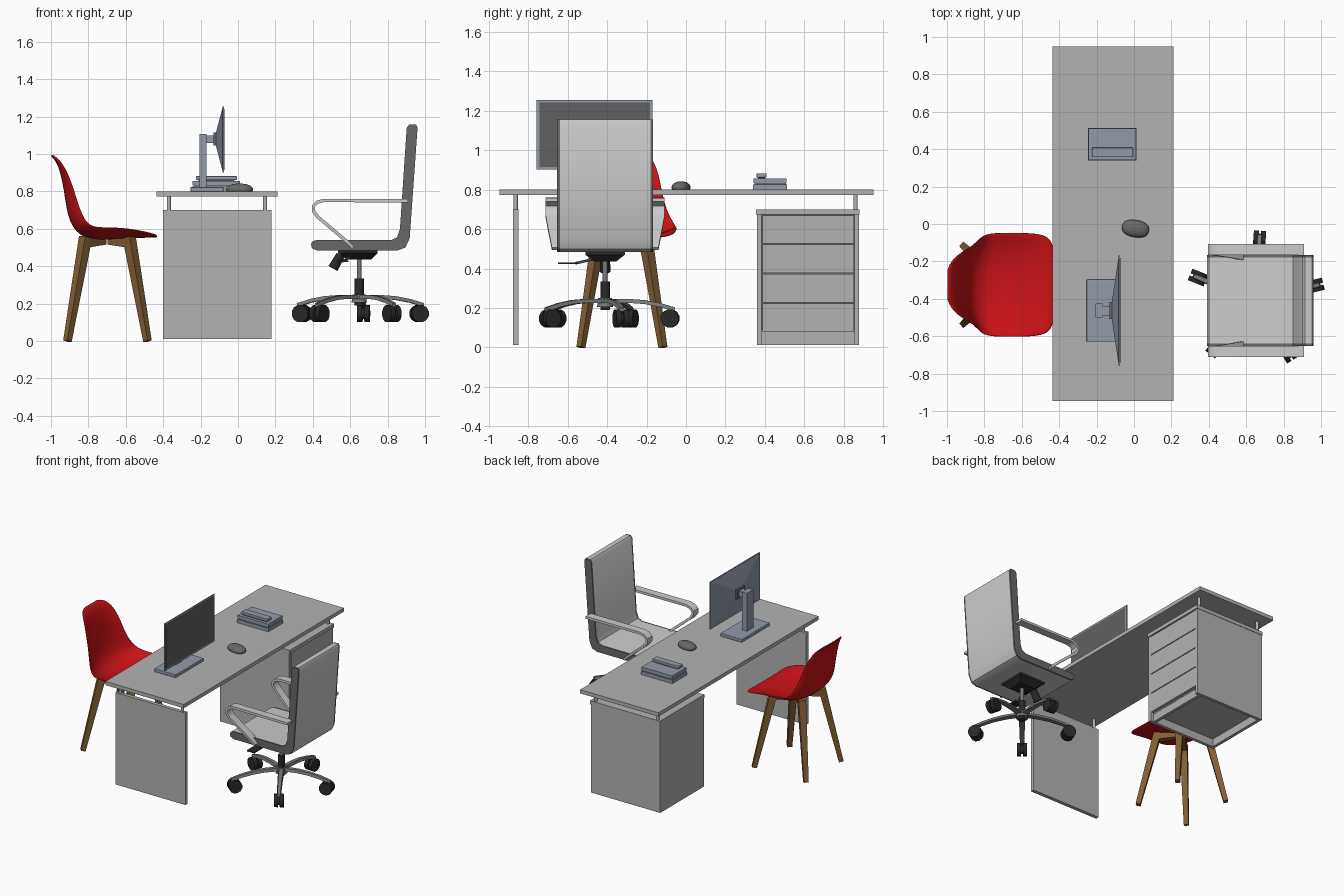
import bpy, bmesh, math
from mathutils import Vector, Matrix

if "Cube" in bpy.data.objects:
    bpy.data.objects.remove(bpy.data.objects["Cube"])


def mat(name, r, g, b):
    m = bpy.data.materials.new(name)
    m.diffuse_color = (r, g, b, 1)
    m.use_nodes = True
    m.node_tree.nodes["Principled BSDF"].inputs["Base Color"].default_value = m.diffuse_color
    return m


DESK = mat("desk grey", 0.45, 0.45, 0.45)
LEATHER = mat("light leather", 0.60, 0.60, 0.60)
FRAME = mat("dark grey", 0.14, 0.14, 0.14)
METAL = mat("steel", 0.19, 0.20, 0.20)
BLACK = mat("black plastic", 0.022, 0.022, 0.022)
BLUE = mat("blue grey plastic", 0.29, 0.33, 0.40)
SCREEN = mat("screen grey", 0.12, 0.12, 0.12)
RED = mat("red shell", 0.60, 0.006, 0.008)
WOOD = mat("wood", 0.22, 0.115, 0.035)


def make(name, verts, faces, m, smooth=None, bevel=0):
    me = bpy.data.meshes.new(name)
    me.from_pydata([tuple(v) for v in verts], [], faces)
    bm = bmesh.new()
    bm.from_mesh(me)
    bmesh.ops.recalc_face_normals(bm, faces=bm.faces)
    bm.to_mesh(me)
    bm.free()
    me.materials.append(m)
    ob = bpy.data.objects.new(name, me)
    bpy.context.collection.objects.link(ob)
    if bevel:
        b = ob.modifiers.new("bevel", 'BEVEL')
        b.width, b.segments, b.limit_method = bevel, 3, 'ANGLE'
        b.angle_limit = math.radians(50)
    if smooth:
        bpy.ops.object.select_all(action='DESELECT')
        ob.select_set(True)
        bpy.context.view_layer.objects.active = ob
        bpy.ops.object.shade_smooth_by_angle(angle=math.radians(smooth))
    return ob


def loft(name, rings, m, **kw):
    """Skin a list of equal closed rings and cap both ends."""
    n = len(rings[0])
    verts = [v for r in rings for v in r]
    faces = [[i * n + j, i * n + (j + 1) % n, (i + 1) * n + (j + 1) % n, (i + 1) * n + j]
             for i in range(len(rings) - 1) for j in range(n)]
    faces += [list(range(n)), list(range((len(rings) - 1) * n, len(rings) * n))]
    return make(name, verts, faces, m, **kw)


def rect(x0, x1, y0, y1, z):
    return [(x0, y0, z), (x1, y0, z), (x1, y1, z), (x0, y1, z)]


def box(name, x0, x1, y0, y1, z0, z1, m, **kw):
    return loft(name, [rect(x0, x1, y0, y1, z0), rect(x0, x1, y0, y1, z1)], m, **kw)


def prism(name, prof, y0, y1, m, **kw):
    return loft(name, [[(x, y, z) for x, z in prof] for y in (y0, y1)], m, **kw)


def rod(name, a, b, r0, r1, m, n=16, smooth=40):
    a, b = Vector(a), Vector(b)
    q = (b - a).to_track_quat('Z', 'Y')
    ring = lambda c, r: [c + q @ Vector((r * math.cos(t), r * math.sin(t), 0))
                         for t in (2 * math.pi * (k + .5) / n for k in range(n))]
    return loft(name, [ring(a, r0), ring(b, r1)], m, smooth=smooth)


# --- desk: top, end panel, spacers
box("desk_top", -0.437, 0.212, -0.945, 0.95, 0.772, 0.80, DESK)
box("desk_end_panel", -0.40, 0.178, -0.877, -0.85, 0.012, 0.70, DESK)
for y in (-0.864, 0.86):
    for x in (-0.37, 0.145):
        rod("desk_spacer", (x, y, 0.695), (x, y, 0.775), 0.011, 0.011, DESK)

# --- drawer cabinet, open at the bottom with a recessed kick board
box("cabinet_side_inner", -0.40, 0.172, 0.36, 0.383, 0.012, 0.675, DESK)
box("cabinet_side_outer", -0.40, 0.172, 0.854, 0.877, 0.012, 0.675, DESK)
box("cabinet_back", -0.40, -0.377, 0.383, 0.854, 0.012, 0.675, DESK)
box("cabinet_cap", -0.40, 0.18, 0.355, 0.88, 0.673, 0.70, DESK)
box("cabinet_floor", -0.377, 0.15, 0.383, 0.854, 0.07, 0.085, DESK)
box("cabinet_kick_board", 0.125, 0.148, 0.383, 0.854, 0.012, 0.085, DESK)
box("cabinet_core", -0.377, 0.15, 0.383, 0.854, 0.085, 0.673, FRAME)
for z0, z1 in ((0.078, 0.222), (0.228, 0.372), (0.378, 0.522), (0.528, 0.669)):
    box("drawer_front", 0.15, 0.172, 0.387, 0.853, z0, z1, DESK)

# --- monitor
CY = -0.463
box("monitor_bezel", -0.083, -0.075, CY - 0.294, CY + 0.294, 0.902, 1.255, BLUE)
box("monitor_screen", -0.076, -0.0735, CY - 0.281, CY + 0.281, 0.915, 1.242, SCREEN)
yz = lambda x, hy, z0, z1: [(x, CY - hy, z0), (x, CY + hy, z0), (x, CY + hy, z1), (x, CY - hy, z1)]
loft("monitor_back", [yz(-0.082, 0.29, 0.906, 1.251), yz(-0.118, 0.05, 1.045, 1.115)], BLUE)
box("monitor_mount", -0.132, -0.116, CY - 0.045, CY + 0.045, 1.045, 1.115, FRAME)
box("monitor_arm", -0.175, -0.13, CY - 0.025, CY + 0.025, 1.06, 1.10, BLUE)
box("monitor_column", -0.207, -0.168, CY - 0.038, CY + 0.038, 0.82, 1.108, BLUE)
box("monitor_base", -0.254, -0.077, CY - 0.166, CY + 0.166, 0.80, 0.824, BLUE, bevel=0.004)

# --- desk phone, stepped, with handset
box("phone_base", -0.246, 0.014, 0.34, 0.513, 0.80, 0.826, BLUE)
box("phone_middle", -0.238, 0.006, 0.347, 0.506, 0.826, 0.834, FRAME)
box("phone_body", -0.243, 0.011, 0.343, 0.51, 0.834, 0.856, BLUE)
box("phone_cradle", -0.21, -0.02, 0.365, 0.40, 0.856, 0.864, FRAME)
box("phone_handset", -0.224, -0.006, 0.357, 0.408, 0.862, 0.883, BLUE, bevel=0.004)

# --- mouse: half ellipsoid
bm = bmesh.new()
bmesh.ops.create_uvsphere(bm, u_segments=24, v_segments=16, radius=1)
for v in bm.verts:
    v.co.z = max(v.co.z, -0.35)
    for k in (0, 1):
        v.co[k] = math.copysign(abs(v.co[k]) ** 0.85, v.co[k])
M = Matrix.Translation((0.008, -0.025, 0.811)) @ Matrix.Rotation(math.radians(-10), 4, 'Z') \
    @ Matrix.Diagonal((0.073, 0.046, 0.031, 1))
bmesh.ops.transform(bm, matrix=M, verts=bm.verts)
make("mouse", [v.co.copy() for v in bm.verts], [[v.index for v in f.verts] for f in bm.faces],
     FRAME, smooth=50)
bm.free()

# --- red shell chair: rows of (x, z, half width), sides curling inward
RY = -0.325
rows = [(-0.998, 0.993, 0.075), (-0.982, 0.982, 0.125), (-0.955, 0.94, 0.165), (-0.932, 0.85, 0.193),
        (-0.917, 0.75, 0.21), (-0.902, 0.66, 0.235), (-0.865, 0.585, 0.262), (-0.79, 0.545, 0.277),
        (-0.70, 0.548, 0.28), (-0.60, 0.553, 0.28), (-0.51, 0.558, 0.276), (-0.455, 0.56, 0.257),
        (-0.432, 0.558, 0.21)]
curl = [0, 0.005, 0.02, 0.04, 0.055, 0.07, 0.075, 0.066, 0.06, 0.052, 0.03, 0.012, 0.004]
verts, N = [], 11
for i, (x, z, w) in enumerate(rows):
    a, b = rows[max(i - 1, 0)], rows[min(i + 1, len(rows) - 1)]
    t = Vector((b[0] - a[0], 0, b[1] - a[1])).normalized()
    nrm = Vector((-t.z, 0, t.x))
    for j in range(N):
        s = 2 * j / (N - 1) - 1
        verts.append(Vector((x, RY + w * s, z)) + nrm * curl[i] * abs(s) ** 2.6)
faces = [[i * N + j, i * N + j + 1, (i + 1) * N + j + 1, (i + 1) * N + j]
         for i in range(len(rows) - 1) for j in range(N - 1)]
shell = make("red_seat_shell", verts, faces, RED, smooth=60)
s = shell.modifiers.new("thickness", 'SOLIDIFY')
s.thickness, s.offset = 0.012, 0
s = shell.modifiers.new("subdivision", 'SUBSURF')
s.levels = s.render_levels = 2

# splayed wooden legs, each with a rail running to the middle
for sy in (-1, 1):
    for xt, xb in ((-0.815, -0.912), (-0.582, -0.484)):
        yt, yb = RY + sy * 0.12, RY + sy * 0.208
        rod("wood_leg", (xb, yb, 0.0), (xt, yt, 0.555), 0.023, 0.036, WOOD, n=4, smooth=None)
        sx = -1 if xt < -0.7 else 1
        rod("wood_rail", (xt, yt, 0.525), (-0.70 + sx * 0.015, RY + sy * 0.015, 0.533),
            0.034, 0.024, WOOD, n=4, smooth=None)

# --- office chair: L-shaped cushion and side frames
OY = -0.41
prof = [(0.39, 0.52), (0.395, 0.497), (0.42, 0.485), (0.855, 0.485), (0.895, 0.50), (0.918, 0.55),
        (0.96, 1.14), (0.952, 1.157), (0.915, 1.157), (0.902, 1.14), (0.866, 0.60), (0.85, 0.555),
        (0.82, 0.54), (0.42, 0.54), (0.40, 0.535)]
prism("office_cushion", prof, OY - 0.23, OY + 0.23, LEATHER, smooth=40)
for sy in (-1, 1):
    prism("office_side_frame", prof, OY + sy * 0.23, OY + sy * 0.243, FRAME, smooth=40)

# looped armrests: flat band swept along a path, lower end leaning in to the seat
path = [(0.908, 0.75), (0.46, 0.752), (0.425, 0.743), (0.404, 0.722), (0.404, 0.695),
        (0.425, 0.665), (0.50, 0.602), (0.59, 0.525), (0.615, 0.50)]
for sy in (-1, 1):
    rings = []
    for i, (x, z) in enumerate(path):
        a, b = path[max(i - 1, 0)], path[min(i + 1, len(path) - 1)]
        t = Vector((b[0] - a[0], 0, b[1] - a[1])).normalized()
        n = Vector((-t.z, 0, t.x)) * 0.009
        lean = max(0, 0.66 - z) * 0.2
        y0, y1 = OY + sy * (0.243 - lean), OY + sy * (0.302 - lean)
        p0, p1 = Vector((x, y0, z)), Vector((x, y1, z))
        rings.append([p0 - n, p1 - n, p1 + n, p0 + n])
    loft("armrest", rings, LEATHER, smooth=40)

# tilt mechanism, knob and lever
CX = 0.648
loft("tilt_mechanism", [rect(0.585, 0.71, OY - 0.055, OY + 0.055, 0.435),
                        rect(0.535, 0.745, OY - 0.10, OY + 0.10, 0.47),
                        rect(0.535, 0.745, OY - 0.10, OY + 0.10, 0.487)], BLACK)
rod("tension_knob", (0.548, OY, 0.46), (0.508, OY, 0.388), 0.024, 0.028, BLACK)
rod("lever_rod", (0.60, OY - 0.05, 0.45), (0.56, OY - 0.15, 0.427), 0.007, 0.007, METAL, n=8)
box("lever_paddle", 0.53, 0.59, OY - 0.24, OY - 0.14, 0.422, 0.431, BLACK)

# gas spring and five-arm base with casters
rod("gas_spring", (CX, OY, 0.32), (CX, OY, 0.44), 0.013, 0.013, METAL)
rod("column_sleeve", (CX, OY, 0.19), (CX, OY, 0.335), 0.025, 0.025, BLACK)
rod("base_hub", (CX, OY, 0.205), (CX, OY, 0.25), 0.042, 0.036, METAL)
arm = [(0.02, 0.237, 0.022), (0.12, 0.238, 0.020), (0.20, 0.232, 0.018), (0.28, 0.217, 0.016),
       (0.355, 0.195, 0.014)]
for k in range(5):
    A = math.radians(14 + 72 * k)
    R = Matrix.Translation((CX, OY, 0)) @ Matrix.Rotation(A, 4, 'Z')
    P = lambda r, t, z: R @ Vector((r, t, z))
    loft("base_arm", [[P(r, -w, z - 0.012), P(r, w, z - 0.012), P(r, w * .7, z + 0.008),
                       P(r, -w * .7, z + 0.008)] for r, z, w in arm], METAL, smooth=30)
    for t0, t1 in ((-0.033, -0.006), (0.006, 0.033)):
        rod("caster_wheel", P(0.33, t0, 0.147), P(0.33, t1, 0.147), 0.047, 0.047, BLACK, n=12)
    rod("caster_axle", P(0.33, -0.01, 0.147), P(0.33, 0.01, 0.147), 0.03, 0.03, BLACK, n=12)
    rod("caster_stem", P(0.33, 0, 0.15), P(0.33, 0, 0.205), 0.010, 0.010, BLACK, n=8)
